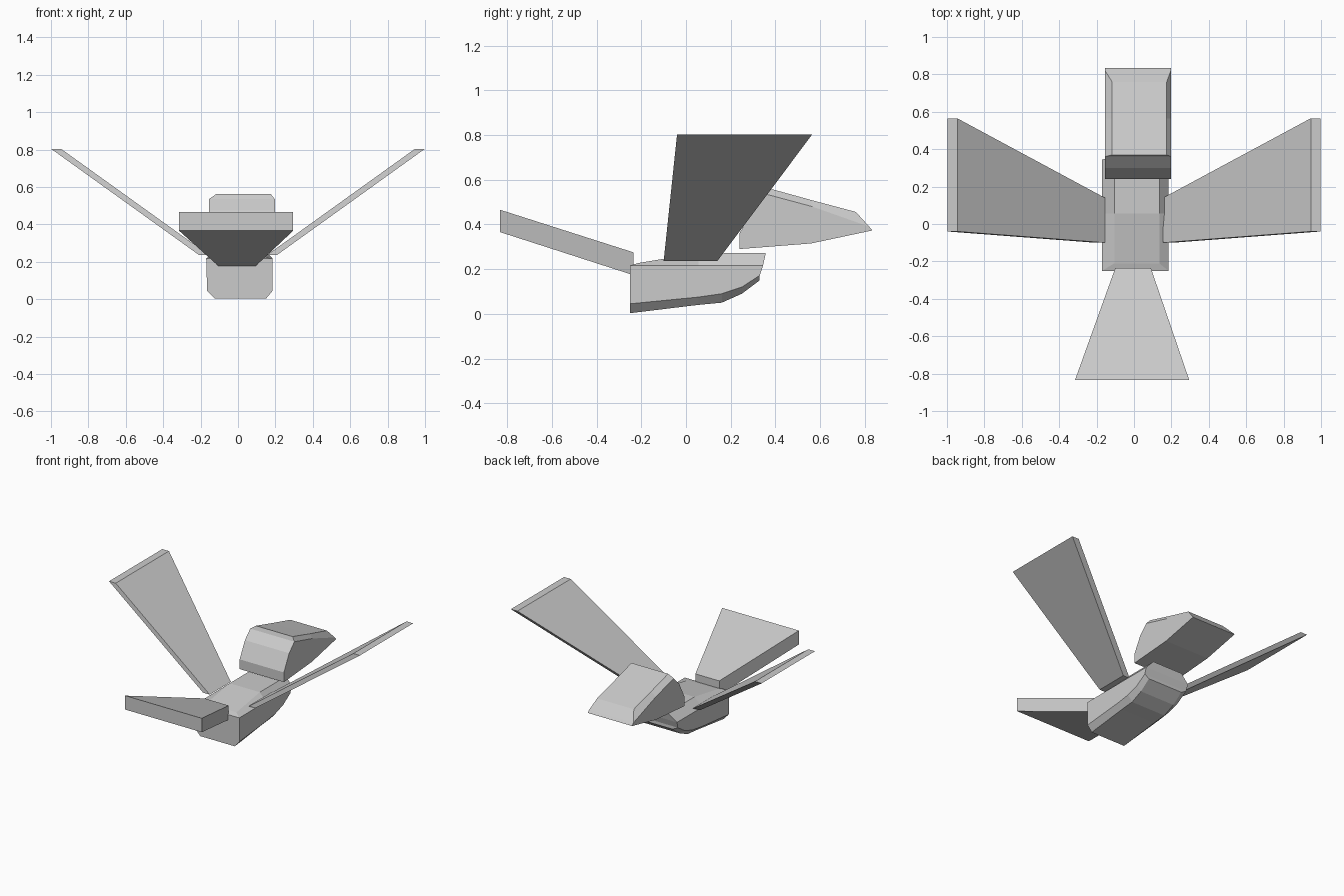
import bpy, bmesh

if "Cube" in bpy.data.objects:
    bpy.data.objects.remove(bpy.data.objects["Cube"])


def loft(name, rings):
    """Each ring is a list of rows (x_left, x_right, y, z), bottom to top."""
    bm = bmesh.new()
    loops = []
    for rows in rings:
        left = [bm.verts.new((r[0], r[2], r[3])) for r in rows]
        right = [bm.verts.new((r[1], r[2], r[3])) for r in rows]
        loops.append((left, right))
    # skin between neighbouring rings
    for (la, ra), (lb, rb) in zip(loops, loops[1:]):
        a, b = la + ra[::-1], lb + rb[::-1]
        n = len(a)
        for i in range(n):
            j = (i + 1) % n
            bm.faces.new((a[i], a[j], b[j], b[i]))
    # end caps as left-to-right strips
    for left, right in (loops[0], loops[-1]):
        for i in range(len(left) - 1):
            bm.faces.new((left[i], right[i], right[i + 1], left[i + 1]))
    bmesh.ops.recalc_face_normals(bm, faces=bm.faces)
    mesh = bpy.data.meshes.new(name)
    bm.to_mesh(mesh)
    bm.free()
    obj = bpy.data.objects.new(name, mesh)
    bpy.context.collection.objects.link(obj)
    return obj


# Body: chamfered hull, rising toward the neck
def body_ring(y, z_bottom, z_chamfer, y_side, y_top, z_top):
    return [(-0.125, 0.15, y, z_bottom),
            (-0.165, 0.185, y, z_chamfer),
            (-0.17, 0.185, y_side, 0.217),
            (-0.105, 0.135, y_top, z_top)]


loft("body", [
    body_ring(-0.25, 0.003, 0.045, -0.25, -0.21, 0.228),
    body_ring(0.055, 0.04, 0.075, 0.055, 0.055, 0.272),
    body_ring(0.16, 0.05, 0.09, 0.16, 0.16, 0.272),
    body_ring(0.25, 0.09, 0.12, 0.25, 0.25, 0.272),
    body_ring(0.33, 0.15, 0.172, 0.345, 0.357, 0.272),
])


# Head: wedge with a faceted back and a chamfered crown
def head_ring(points):
    rows = [(-0.155, 0.197, y, z) for y, z in points[:-1]]
    return rows + [(-0.117, 0.175, *points[-1])]


loft("head", [
    head_ring([(0.24, 0.29), (0.24, 0.36), (0.30, 0.475), (0.36, 0.535), (0.37, 0.562)]),
    head_ring([(0.56, 0.315), (0.56, 0.36), (0.56, 0.42), (0.565, 0.48), (0.565, 0.508)]),
    head_ring([(0.833, 0.373), (0.832, 0.376), (0.828, 0.381), (0.82, 0.39), (0.76, 0.456)]),
])

# Tail: flared slanted slab
loft("tail", [
    [(-0.10, 0.09, -0.235, 0.173), (-0.10, 0.09, -0.235, 0.275)],
    [(-0.315, 0.295, -0.833, 0.366), (-0.315, 0.295, -0.833, 0.466)],
])

# Wings: thin raised slabs widening to the tip
for side, s in (("right", 1), ("left", -1)):
    loft(side + "_wing", [
        [(s * 0.155, s * 0.208, -0.10, 0.236), (s * 0.945, s * 0.998, -0.04, 0.803)],
        [(s * 0.155, s * 0.208, 0.14, 0.236), (s * 0.945, s * 0.998, 0.565, 0.803)],
    ])
